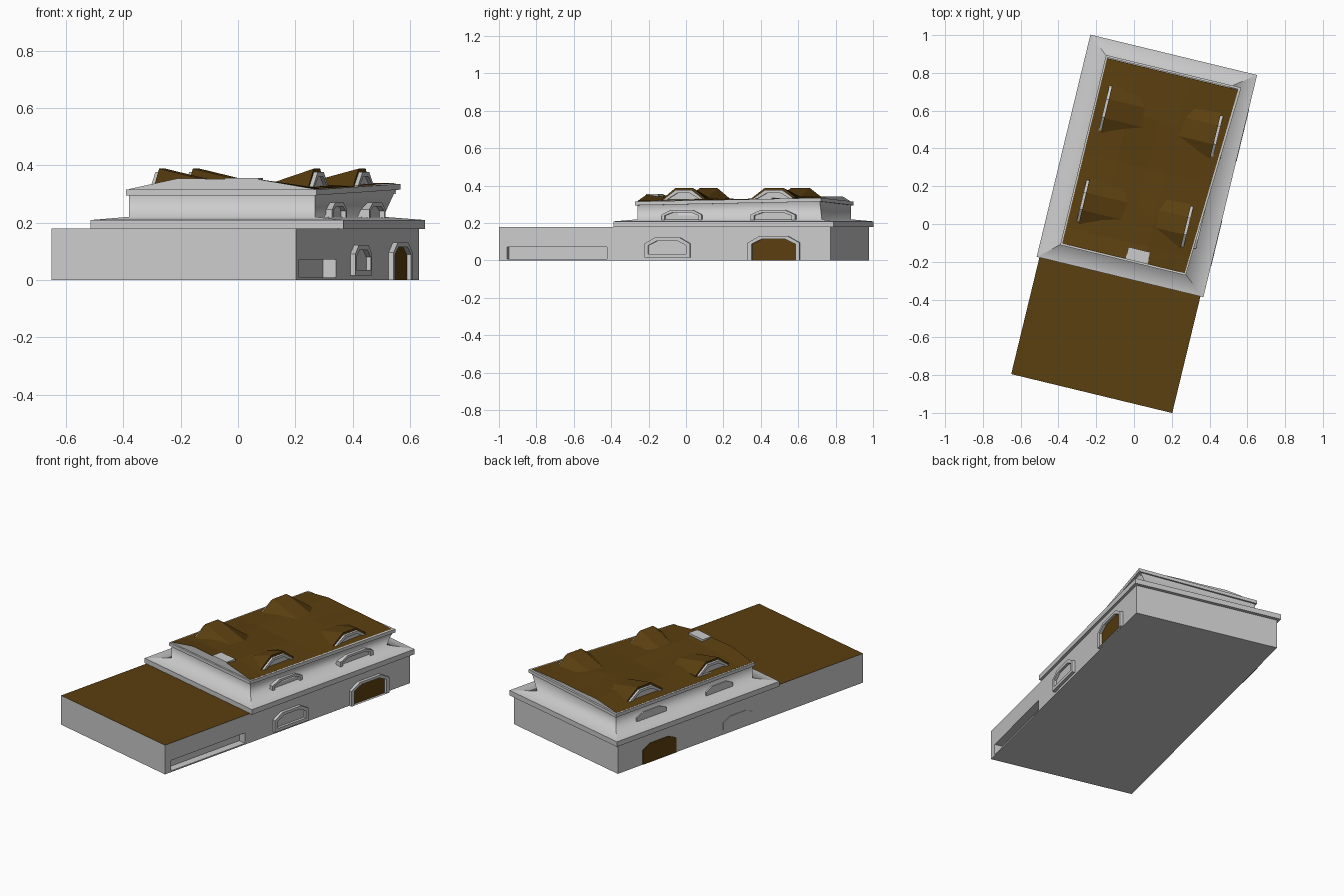
import bpy, bmesh, math
from mathutils import Matrix

if "Cube" in bpy.data.objects:
    bpy.data.objects.remove(bpy.data.objects["Cube"])

ROT = Matrix.Rotation(math.radians(-13.6), 4, 'Z')   # whole building is turned on plan
BROWN = bpy.data.materials.new("brown_roof")
BROWN.diffuse_color = (0.105, 0.05, 0.005, 1)
BROWN.use_nodes = True
BROWN.node_tree.nodes["Principled BSDF"].inputs["Base Color"].default_value = BROWN.diffuse_color


def add(name, verts, faces, mat=None):
    """Mesh object in the building's own frame, turned onto the site."""
    bm = bmesh.new()
    vs = [bm.verts.new(v) for v in verts]
    for f in faces:
        bm.faces.new([vs[i] for i in f])
    bmesh.ops.recalc_face_normals(bm, faces=bm.faces)
    me = bpy.data.meshes.new(name)
    bm.to_mesh(me)
    bm.free()
    me.transform(ROT)
    ob = bpy.data.objects.new(name, me)
    bpy.context.collection.objects.link(ob)
    if mat:
        me.materials.append(mat)
    return ob


def loft(name, rings, mat=None, caps=True):
    """Skin a stack of equal-length closed rings."""
    n = len(rings[0])
    verts = [p for r in rings for p in r]
    faces = [(k * n + i, k * n + (i + 1) % n, (k + 1) * n + (i + 1) % n, (k + 1) * n + i)
             for k in range(len(rings) - 1) for i in range(n)]
    if caps:
        faces += [tuple(range(n)), tuple(range(len(verts) - n, len(verts)))]
    return add(name, verts, faces, mat)


def rect(x0, x1, y0, y1, z, dx=0, dz=0):
    """Rectangle ring; dx/dz push out and lift the back right corner."""
    return [(x0, y0, z), (x1, y0, z), (x1 + dx, y1, z + dz), (x0, y1, z)]


def box(name, x0, x1, y0, y1, z0, z1, mat=None):
    return loft(name, [rect(x0, x1, y0, y1, z0), rect(x0, x1, y0, y1, z1)], mat)


def arch(x, yc, w, z0, zs, z1, flat=0.55):
    """Faceted low arch in a plane of constant x."""
    return [(x, yc - w, z0), (x, yc - w, zs), (x, yc - w * flat, z1),
            (x, yc + w * flat, z1), (x, yc + w, zs), (x, yc + w, z0)]


def arch_panel(name, xa, xb, yc, dims, mat=None):
    return loft(name, [arch(xa, yc, *dims), arch(xb, yc, *dims)], mat)


def arch_frame(name, xa, xb, yc, outer, inner):
    """Hollow moulding between two arches."""
    o = [arch(x, yc, *outer) for x in (xa, xb)]
    i = [arch(x, yc, *inner) for x in (xa, xb)]
    return loft(name, [o[0], o[1], i[1], i[0], o[0]], caps=False)


# ground storey, with the long recess on the right of the low wing
body = box("ground_storey", -0.445, 0.432, -0.925, 0.90, 0, 0.1795)
cutter = box("recess_cutter", 0.385, 0.5, -0.88, -0.33, 0.008, 0.072)
cutter.hide_render = True
cutter.hide_set(True)
cut = body.modifiers.new("recess", 'BOOLEAN')
cut.object = cutter
cut.solver = 'EXACT'
box("low_wing_roof", -0.445, 0.432, -0.925, -0.28, 0.1792, 0.18, BROWN)

# slab over the ground storey
loft("slab", [
    rect(-0.46, 0.448, -0.29, 0.92, 0.178),
    rect(-0.46, 0.448, -0.29, 0.92, 0.209)])

# upper storey, its foot sweeping softly out to the slab edge
upper = loft("upper_storey", [
    rect(-0.455, 0.445, -0.288, 0.918, 0.2092),
    rect(-0.345, 0.322, -0.19, 0.825, 0.220),
    rect(-0.345, 0.322, -0.19, 0.825, 0.295, 0.045, 0.02)], caps=False)
for p in upper.data.polygons:
    p.use_smooth = True
for e in upper.data.edges:      # keep the corners crisp
    za, zb = (upper.data.vertices[i].co.z for i in e.vertices)
    e.use_edge_sharp = abs(za - zb) > 0.005

# cornice with a sunken top under the roof
loft("cornice", [
    rect(-0.345, 0.322, -0.19, 0.825, 0.295, 0.045, 0.02),
    rect(-0.354, 0.33, -0.20, 0.835, 0.295, 0.052, 0.02),
    rect(-0.354, 0.33, -0.20, 0.835, 0.315, 0.052, 0.02),
    rect(-0.343, 0.32, -0.188, 0.823, 0.315, 0.045, 0.02),
    rect(-0.343, 0.32, -0.188, 0.823, 0.302, 0.045, 0.02)], caps=False)

# undulating roof: high at the front gable, low in the middle
ROWS = [(-0.19, 0.354), (-0.10, 0.340), (0.06, 0.338), (0.30, 0.326), (0.56, 0.342), (0.82, 0.343)]


def roof_row(y, top):
    t = (y + 0.19) / 1.01
    r = 0.322 + 0.047 * t
    return [(-0.345, y, 0.317), (-0.17, y, top), (0.0, y, top - 0.002),
            (0.10, y, top), (r, y, 0.317 + 0.02 * t)]


n = 5
verts = [p for row in ROWS for p in roof_row(*row)]
add("main_roof", verts, [(k * n + i, k * n + i + 1, (k + 1) * n + i + 1, (k + 1) * n + i)
                         for k in range(len(ROWS) - 1) for i in range(n - 1)], BROWN)
for name, row in (("front_gable", ROWS[0]), ("back_gable", ROWS[-1])):
    top = roof_row(*row)
    add(name, top + [(x, y, 0.30) for x, y, z in top],
        [(i, i + 1, i + 6, i + 5) for i in range(4)])
box("gable_block", 0.0, 0.12, -0.19, -0.125, 0.32, 0.356)

# dormers, two on each side
for side, s in (("left", -1), ("right", 1)):
    for label, yc, w, xr in (("front", 0.055, 0.125, 0.27), ("rear", 0.56, 0.135, 0.31)):
        xf = s * (0.285 if s < 0 else xr)
        xi = -0.06 if s < 0 else 0.11
        dims = (w, 0.305, 0.325, 0.388, 0.38)
        low = [(p[0], p[1], 0.32 + 0.22 * (p[2] - 0.32)) for p in arch(xi, yc, *dims)]
        loft(f"{side}_{label}_dormer_roof", [arch(xf, yc, *dims), low], BROWN)
        arch_frame(f"{side}_{label}_dormer_frame", xf - s * 0.003, xf + s * 0.014, yc,
                   (w * 0.9, 0.31, 0.325, 0.376, 0.4), (w * 0.7, 0.322, 0.328, 0.36, 0.4))
        arch_panel(f"{side}_{label}_dormer_pane", xf, xf + s * 0.003, yc,
                   (w * 0.8, 0.315, 0.326, 0.368, 0.4))

# right wall: framed window and doorway
arch_frame("right_window_frame", 0.42, 0.45, 0.005,
           (0.125, 0.015, 0.09, 0.122), (0.105, 0.035, 0.08, 0.104))
arch_panel("right_window_pane", 0.42, 0.434, 0.005, (0.11, 0.03, 0.082, 0.108))
arch_frame("right_door_frame", 0.42, 0.45, 0.59,
           (0.142, 0.0, 0.095, 0.13), (0.12, 0.0, 0.088, 0.114))
arch_panel("right_door", 0.42, 0.434, 0.59, (0.125, 0.0, 0.09, 0.118), BROWN)

# left wall: flush window and door
arch_panel("left_window_pane", -0.448, -0.43, 0.005, (0.11, 0.03, 0.075, 0.10))
arch_panel("left_door", -0.448, -0.43, 0.59, (0.125, 0.0, 0.09, 0.118), BROWN)

# upper storey windows: hooded on the right, plain on the left
for label, yc, w, dx in (("front", 0.06, 0.11, 0.0), ("rear", 0.565, 0.122, 0.014)):
    arch_frame(f"right_{label}_upper_window_frame", 0.31, 0.35 + dx, yc,
               (w, 0.21, 0.245, 0.27), (w * 0.84, 0.215, 0.24, 0.256))
    arch_panel(f"right_{label}_upper_window_pane", 0.31, 0.332 + dx, yc,
               (w * 0.9, 0.212, 0.242, 0.26))
    arch_panel(f"left_{label}_upper_window_pane", -0.352, -0.33, yc,
               (w * 0.9, 0.215, 0.242, 0.265))
